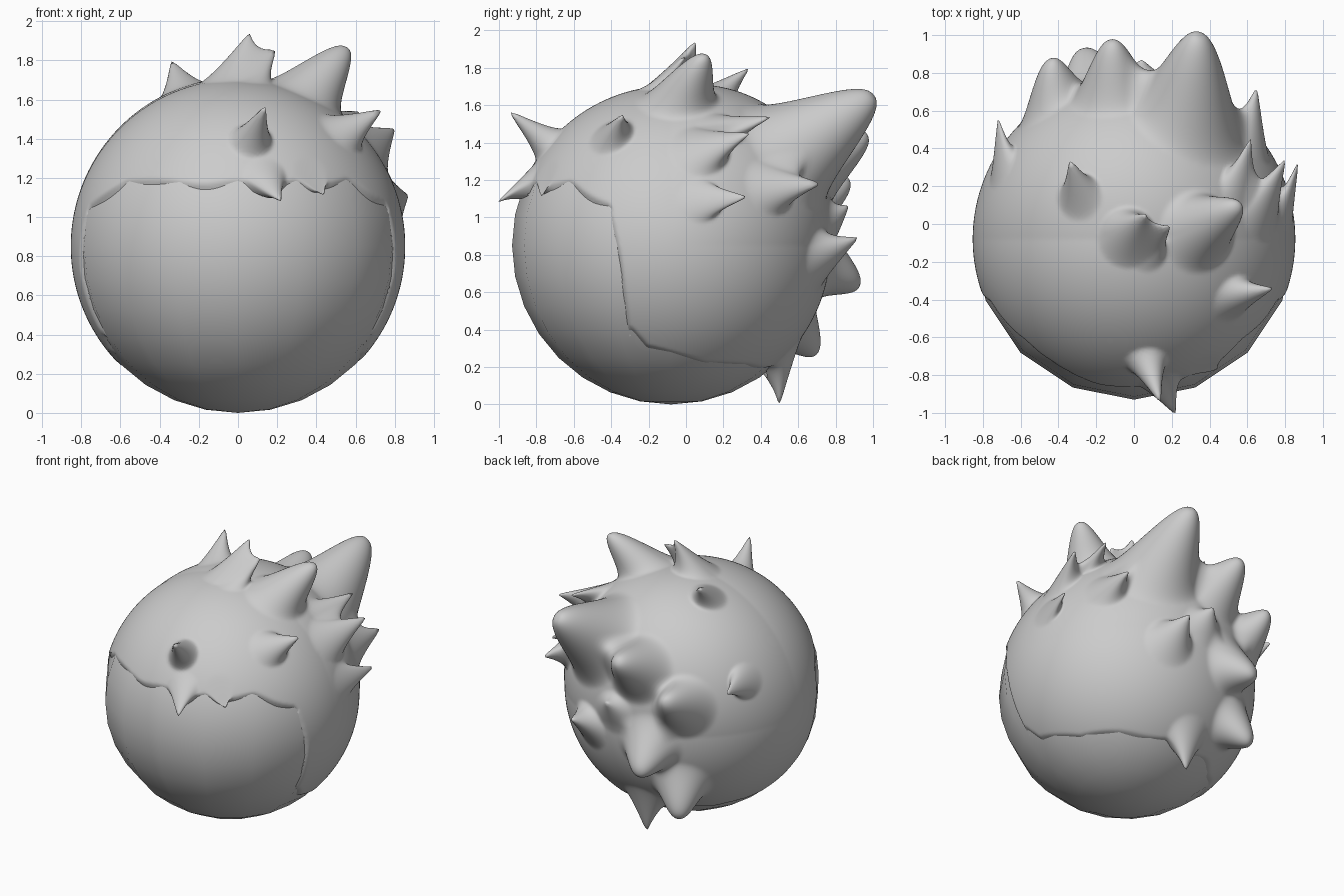
import bpy, bmesh, math
from mathutils import Vector

if "Cube" in bpy.data.objects:
    bpy.data.objects.remove(bpy.data.objects["Cube"])

C = Vector((0, -0.08, 0.85))   # head centre
R = 0.85
H = R + 0.004                  # hair shell radius


def finish(bm, name):
    me = bpy.data.meshes.new(name)
    bm.to_mesh(me)
    bm.free()
    for p in me.polygons:
        p.use_smooth = True
    ob = bpy.data.objects.new(name, me)
    bpy.context.collection.objects.link(ob)
    return ob


# Round head
bm = bmesh.new()
bmesh.ops.create_uvsphere(bm, u_segments=16, v_segments=16, radius=R)
bmesh.ops.translate(bm, vec=C, verts=bm.verts)
finish(bm, "head")

# Hairline height as a function of depth: fringe, sideburn, nape
LINE = [(-1.2, 1.17), (-0.62, 1.19), (-0.41, 1.07), (-0.35, 0.80), (-0.30, 0.42),
        (-0.20, 0.31), (0.10, 0.22), (1.0, 0.19)]


def above_line(p):
    for (y0, z0), (y1, z1) in zip(LINE, LINE[1:]):
        if p.y <= y1:
            s = (z1 - z0) / (y1 - y0)
            wave = 0.010 * math.sin(18 * p.x + 9 * p.y)
            return (p.z - (z0 + s * (p.y - y0)) + wave) / math.sqrt(1 + s * s)
    return 1


# Spikes by region: sweep direction, then tip x, y, z and root radius
REGIONS = [
    ((0.05, 0, 0), [(.14, -.95, 1.57, .11), (.22, -1.01, 1.08, .11), (.44, -.77, 1.11, .10)]),
    ((0.10, 0.12, 0), [(.74, -.34, 1.55, .13), (.06, .05, 1.94, .16), (.18, -.03, 1.82, .11),
                       (.55, .09, 1.87, .22)]),
    ((0, 0.15, 0), [(-.34, .34, 1.80, .12)]),
    ((-0.06, 0.20, 0.12), [(.35, 1.0, 1.65, .33)]),
    ((0, 0.20, 0.12), [(-.12, .97, 1.44, .23), (-.45, .87, 1.19, .22),
                       (.04, .87, 1.06, .15), (.29, .92, .89, .17)]),
    ((0, 0.24, 0), [(-.72, .56, 1.21, .12), (.65, .72, 1.18, .15), (.87, .33, 1.11, .12),
                    (.80, .34, 1.45, .16), (.62, .46, 1.54, .12)]),
    ((0, 0, -0.10), [(-.27, .93, .65, .23), (-.43, .70, .28, .21)]),
    ((0, 0, -0.10), [(-.03, .50, 0, .15)]),
]
spikes = []
for sweep, tips in REGIONS:
    for x, y, z, rad in tips:
        tip = Vector((x, y, z))
        # the root lies upstream of the tip, slid up until it is inside the hairline
        aim = tip - Vector(sweep) - C
        root = C + aim.normalized() * H
        while above_line(root) < 0.03:
            aim.z += 0.01
            root = C + aim.normalized() * H
        spikes.append((root, tip - root, rad, rad > 0.2))

# Hair cap: dense shell trimmed at the hairline, spikes pulled out of it
bm = bmesh.new()
bmesh.ops.create_icosphere(bm, subdivisions=7, radius=H)
bmesh.ops.translate(bm, vec=C, verts=bm.verts)
bmesh.ops.delete(bm, geom=[v for v in bm.verts if above_line(v.co) < -0.04], context='VERTS')
for v in bm.verts:
    p = v.co.copy()
    edge = min(1, max(0, -above_line(p) / 0.035))
    move = (C - p) * 0.035 * edge                   # tuck the rim into the head
    near = 0
    for root, pull, rad, blunt in spikes:
        d = (p - root).length
        if d < rad:
            t = max(0, d / rad - 0.04)
            w = (1 - t * t) ** 2.4 if blunt else (1 - t) ** 1.5
            move += pull * w
            near = max(near, w)
    # fullness at the upper back of the head
    n = (p - C).normalized()
    full = max(0, n.y) * max(0, n.z) * 0.12 * (1 - near)
    v.co = p + move + n * full * (1 - edge)
bmesh.ops.smooth_vert(bm, verts=[v for v in bm.verts if not v.is_boundary], factor=0.3,
                      use_axis_x=True, use_axis_y=True, use_axis_z=True)
finish(bm, "spiky_hair")
